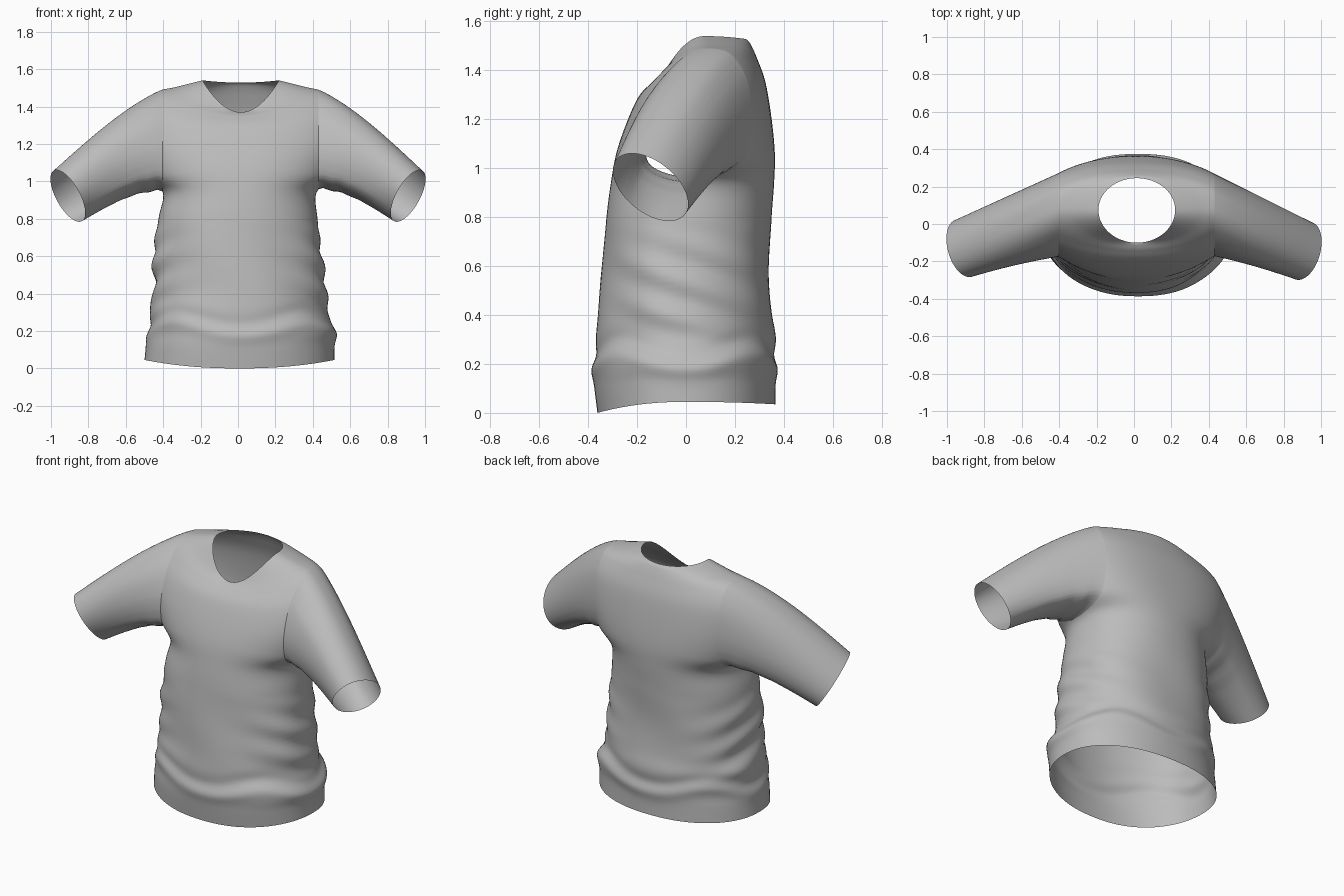
import bpy, bmesh, math
from mathutils import Vector

if "Cube" in bpy.data.objects:
    bpy.data.objects.remove(bpy.data.objects["Cube"])

COLS, STEPS = 96, 8

cloth = bpy.data.materials.new("grey_cloth")
cloth.diffuse_color = (0.5, 0.5, 0.5, 1)
cloth.use_nodes = True
cloth.node_tree.nodes["Principled BSDF"].inputs["Base Color"].default_value = cloth.diffuse_color

# Torso rings: left x, right x, front y, back y, side y, front z, side z, back z, roundness
RINGS = [
    (-.50, .515, -.362, .365, 0, .00, .045, .035, 2.2),
    (-.49, .515, -.375, .365, 0, .11, .13, .13, 2.2),
    (-.475, .52, -.378, .368, 0, .20, .21, .21, 2.2),
    (-.475, .48, -.368, .368, 0, .31, .31, .31, 2.2),
    (-.45, .47, -.355, .352, 0, .42, .42, .42, 2.2),
    (-.45, .45, -.340, .342, 0, .60, .60, .60, 2.2),
    (-.425, .425, -.325, .350, 0, .80, .80, .80, 2.2),
    (-.402, .42, -.307, .360, .02, .94, .94, .94, 2.2),
    (-.49, .51, -.285, .363, .04, 1.06, 1.03, 1.06, 2.3),
    (-.55, .57, -.245, .350, .05, 1.18, 1.20, 1.20, 2.3),
    (-.55, .57, -.195, .325, .07, 1.29, 1.36, 1.35, 2.2),
    (-.48, .50, -.145, .290, .08, 1.345, 1.465, 1.45, 2.0),
    (-.32, .35, -.115, .262, .08, 1.365, 1.507, 1.51, 2.0),
    (-.19, .22, -.100, .245, .075, 1.37, 1.54, 1.528, 2.0),
]


def spline(rows, steps):
    """Smooth curve through the given rows of numbers."""
    out = []
    for i in range(len(rows) - 1):
        p = [rows[max(0, min(len(rows) - 1, i + k))] for k in (-1, 0, 1, 2)]
        for j in range(steps):
            t = j / steps
            out.append([b + .5 * t * (c - a + t * (2*a - 5*b + 4*c - d + t * (3*(b - c) + d - a)))
                        for a, b, c, d in zip(*p)])
    return out + [list(rows[-1])]


def fold(t, z):
    """Outward push of the cloth: hem roll, side creases and soft drape."""
    u = (z - .24 + .035 * math.cos(4 * t)) / .035
    roll = -.014 * u * math.exp(-u * u / 2)
    fade = max(0, 1 - ((z - .52) / .26) ** 2)
    side = .011 * fade * abs(math.cos(t)) ** 3 * math.sin(38 * z + 5 * math.sin(t))
    drape = .005 * fade * math.sin(5 * t + 6 * z)
    return roll + side + drape


def torso_point(ring, t):
    xl, xr, yf, yb, ys, zf, zs, zb, n = ring
    c, s = math.cos(t), math.sin(t)
    px, py = abs(c) ** (2 / n), abs(s) ** (2 / n)
    mid = (xl + xr) / 2
    x = mid + math.copysign((xr - xl) / 2 * px, c)
    y = ys + (yb - ys if s > 0 else yf - ys) * py
    z = zs + ((zb if s > 0 else zf) - zs) * s * s
    d = fold(t, z)
    return Vector((x + d * c, y + d * s, z))


def loft(bm, loops):
    """Skin closed loops of points into an open tube."""
    rows = [[bm.verts.new(p) for p in loop] for loop in loops]
    for a, b in zip(rows, rows[1:]):
        for i in range(len(a)):
            j = (i + 1) % len(a)
            bm.faces.new((a[i], a[j], b[j], b[i]))


def finish(name, bm):
    bmesh.ops.recalc_face_normals(bm, faces=bm.faces[:])
    mesh = bpy.data.meshes.new(name)
    bm.to_mesh(mesh)
    bm.free()
    mesh.materials.append(cloth)
    mesh.shade_smooth()
    bpy.context.collection.objects.link(bpy.data.objects.new(name, mesh))


# Torso: open at hem and neck
body = bmesh.new()
loft(body, [[torso_point(r, 2 * math.pi * i / COLS) for i in range(COLS)]
            for r in spline(RINGS, STEPS)])

# Cut each armhole, then run a sleeve from its rim to the cuff
for name, side, cut, shift in (("right_sleeve", 1, .43, 0), ("left_sleeve", -1, -.405, .015)):
    faces = [f for f in body.faces if min(v.co.z for v in f.verts) > .90 and f.calc_center_median().x * side > .2]
    edges = {e for f in faces for e in f.edges}
    verts = {v for f in faces for v in f.verts}
    res = bmesh.ops.bisect_plane(body, geom=faces + list(edges) + list(verts), dist=1e-6,
                                 plane_co=(cut, 0, 0), plane_no=(side, 0, 0), clear_outer=True)
    rim = [v.co.copy() for v in res["geom_cut"] if isinstance(v, bmesh.types.BMVert)]

    def angle(p):
        return math.atan2((p.z - 1.23) / .25, (p.y - .06) / .22)
    rim.sort(key=angle)
    centre = Vector((.91 * side, -.145 + shift, .922))
    up = Vector((.075 * side, -.045, .135))
    back = Vector((.055 * side, .147, -.03))
    loops = []
    for k in range(17):
        u = k / 16
        loop = []
        for p in rim:
            a = angle(p)
            q = p.lerp(centre + back * math.cos(a) + up * math.sin(a), u)
            q.z += .035 * math.sin(math.pi * u ** .8)
            # gathered creases under the arm
            q.z += .008 * math.sin(26 * u) * max(0, -math.sin(a)) * (1 - u) ** 3
            loop.append(q)
        loops.append(loop)
    sleeve = bmesh.new()
    loft(sleeve, loops)
    finish(name, sleeve)

finish("torso", body)
